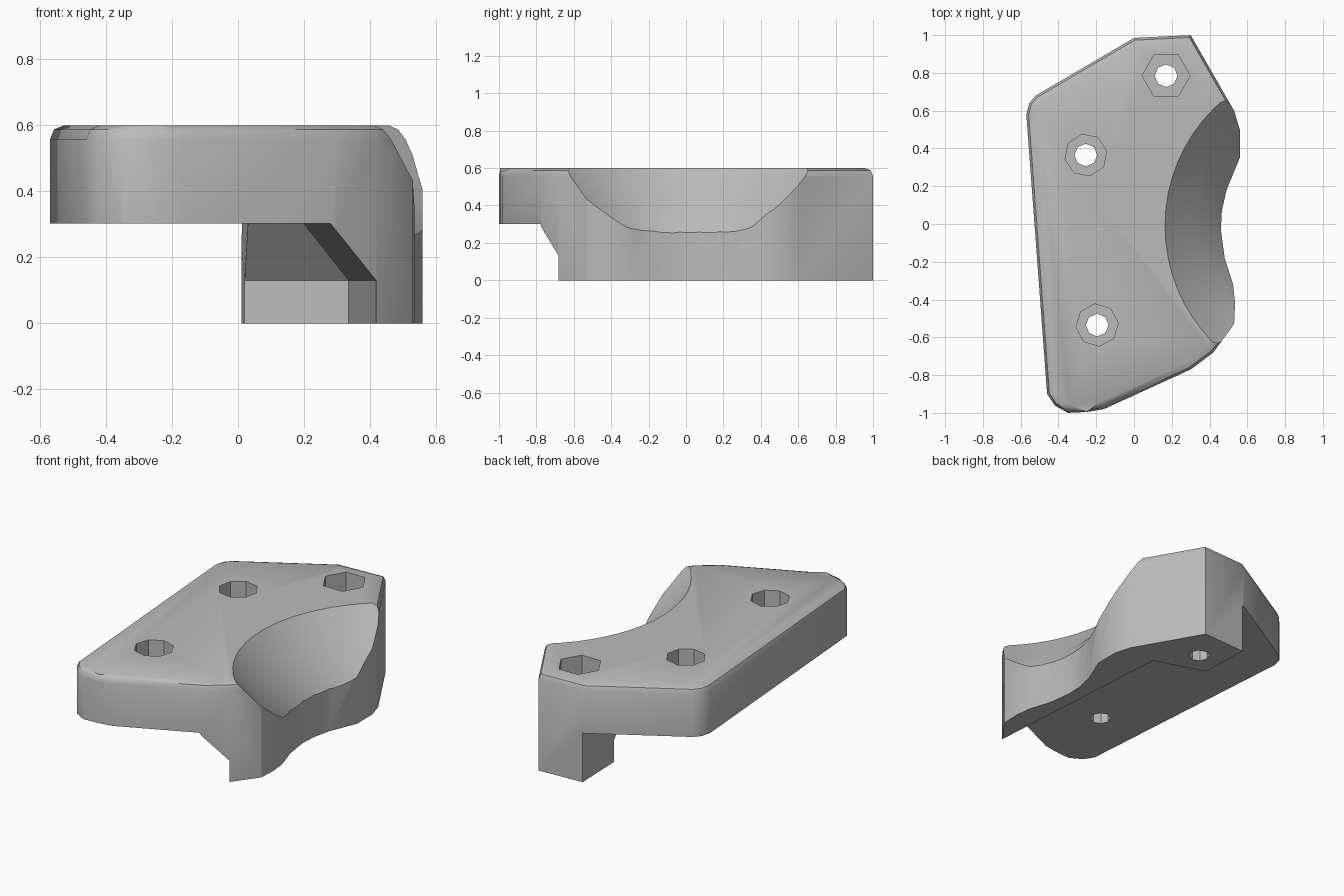
import bpy, bmesh, math
from math import cos, sin, tau

if "Cube" in bpy.data.objects:
    bpy.data.objects.remove(bpy.data.objects["Cube"], do_unlink=True)

grey = bpy.data.materials.new("plain grey")
grey.use_nodes = True
colour = (0.5, 0.5, 0.5, 1)
grey.diffuse_color = colour
grey.node_tree.nodes["Principled BSDF"].inputs["Base Color"].default_value = colour


def loft(name, layers, bevel=0):
    """Closed solid through (z, outline) layers with equal point counts."""
    bm = bmesh.new()
    rings = [[bm.verts.new((x, y, z)) for x, y in pts] for z, pts in layers]
    n = len(rings[0])
    bm.faces.new(rings[0][::-1])
    top = bm.faces.new(rings[-1])
    for a, b in zip(rings, rings[1:]):
        for i in range(n):
            j = (i + 1) % n
            bm.faces.new((a[i], a[j], b[j], b[i]))
    if bevel:
        bmesh.ops.bevel(bm, geom=list(top.edges), offset=bevel, segments=2,
                        profile=0.5, affect='EDGES')
    bmesh.ops.recalc_face_normals(bm, faces=bm.faces)
    mesh = bpy.data.meshes.new(name)
    bm.to_mesh(mesh)
    bm.free()
    mesh.materials.append(grey)
    ob = bpy.data.objects.new(name, mesh)
    bpy.context.collection.objects.link(ob)
    return ob


def ring(x, y, r, sides, turn=0.0):
    return [(x + r * cos(turn + tau * i / sides), y + r * sin(turn + tau * i / sides))
            for i in range(sides)]


# Main block, with softened top rim
outline = [(-.57, .58), (-.555, .64), (-.52, .68), (0, .985), (.3, 1), (.53, .6),
           (.56, .5), (.56, .35), (.49, .18), (.465, .07), (.46, -.03), (.48, -.18),
           (.525, -.32), (.535, -.42), (.53, -.53), (.42, -.68), (.3, -.77),
           (-.16, -.98), (-.25, -.995), (-.35, -1), (-.42, -.96), (-.46, -.9)]
block = loft("bracket_body", [(0, outline[::-1]), (.6, outline[::-1])], bevel=.042)

# Underside recess that leaves the leg, with a sloped brace near the plate
low = [(-1, -1.3), (.46, -1.3), (.335, .57), (.02, .67), (.004, 1.2), (-1, 1.2)]
high = [(-1, -1.3), (.315, -1.3), (.2, .43), (.03, .52), (.004, 1.2), (-1, 1.2)]
cutters = [loft("recess_cutter", [(-.1, low), (.13, low), (.302, high)])]

# Conical scoop in the side
scoop = [(.2, .52), (.25, .575), (.35, .65), (.45, .745), (.6, .876), (.7, .96)]
cutters.append(loft("scoop_cutter", [(z, ring(1.04, -.01, r, 64)) for z, r in scoop]))

# Bolt holes with wider pockets on top
for x, y, r, sides, floor, turn in [(.17, .785, .127, 6, .3, 0),
                                    (-.255, .365, .112, 8, .45, .2),
                                    (-.195, -.535, .112, 8, .45, .1)]:
    cutters.append(loft("bolt_cutter", [(z, ring(x, y, .06, 8)) for z in (-.1, .7)]))
    cutters.append(loft("pocket_cutter", [(z, ring(x, y, r, sides, turn)) for z in (floor, .7)]))

for cutter in cutters:
    cutter.hide_render = True
    mod = block.modifiers.new(cutter.name, 'BOOLEAN')
    mod.operation = 'DIFFERENCE'
    mod.solver = 'EXACT'
    mod.object = cutter

# Bake the cuts and drop the cutters
bpy.context.view_layer.update()
graph = bpy.context.evaluated_depsgraph_get()
baked = bpy.data.meshes.new_from_object(block.evaluated_get(graph))
block.modifiers.clear()
block.data = baked
for cutter in cutters:
    bpy.data.objects.remove(cutter, do_unlink=True)

for ob in bpy.context.selected_objects:
    ob.select_set(False)
block.select_set(True)
bpy.context.view_layer.objects.active = block
bpy.ops.object.shade_smooth_by_angle(angle=math.radians(32))
